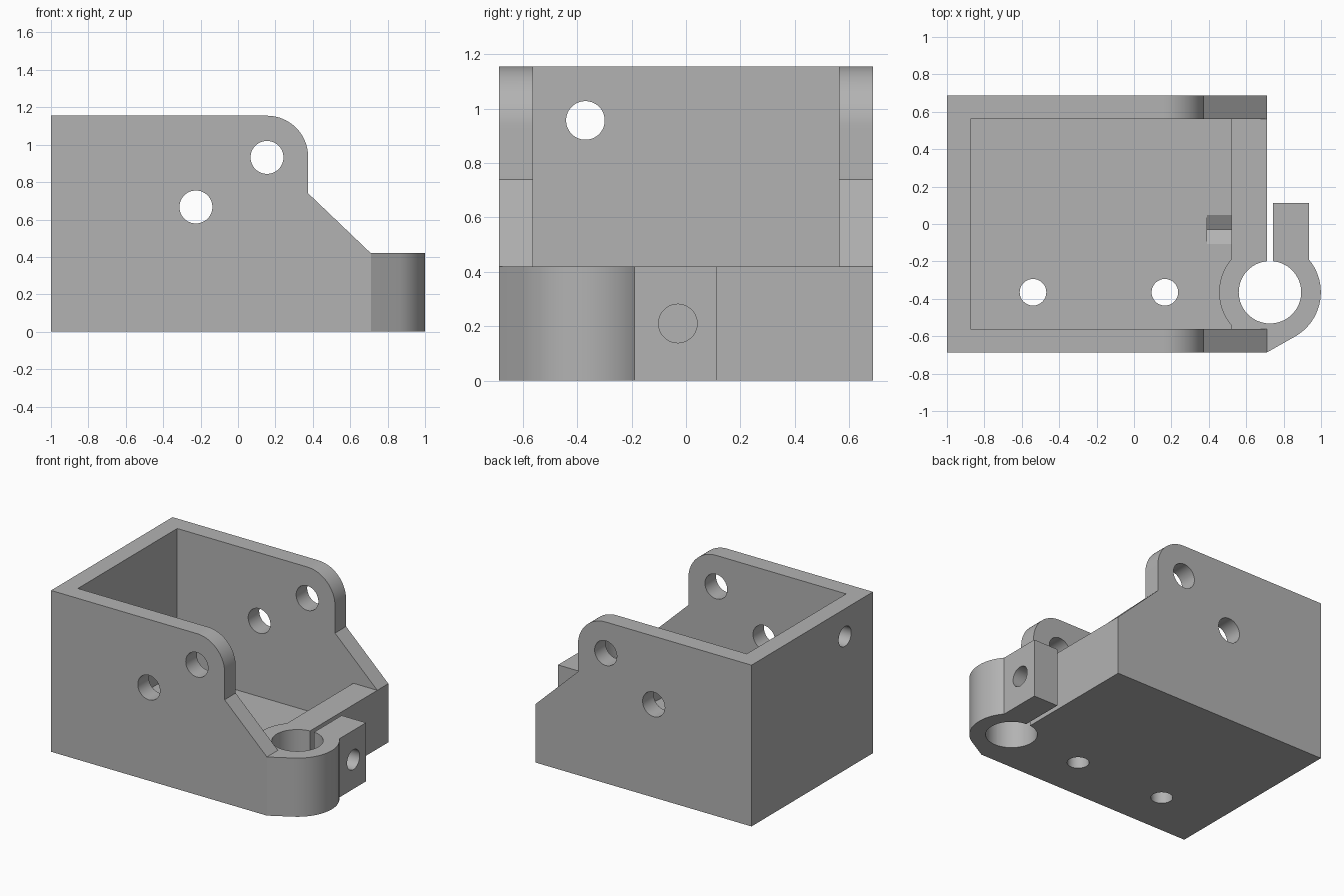
import bpy, bmesh, math
from mathutils import Matrix, Vector

if "Cube" in bpy.data.objects:
    bpy.data.objects.remove(bpy.data.objects["Cube"], do_unlink=True)

# Main sizes
LEFT, RIGHT, HALF_Y = -1.0, 0.71, 0.687
WALL, TOP, LIP, FLOOR = 0.125, 1.155, 0.42, 0.125
CX, CY, RING, BORE = 0.727, -0.365, 0.272, 0.167

grey = bpy.data.materials.new("plain grey")
grey.use_nodes = True
grey.diffuse_color = (0.45, 0.45, 0.45, 1)
grey.node_tree.nodes["Principled BSDF"].inputs["Base Color"].default_value = grey.diffuse_color


def make_object(name, bm):
    bmesh.ops.recalc_face_normals(bm, faces=bm.faces)
    mesh = bpy.data.meshes.new(name)
    bm.to_mesh(mesh)
    bm.free()
    mesh.materials.append(grey)
    obj = bpy.data.objects.new(name, mesh)
    bpy.context.collection.objects.link(obj)
    return obj


def prism(name, points, offset):
    bm = bmesh.new()
    face = bm.faces.new([bm.verts.new(p) for p in points])
    new = bmesh.ops.extrude_face_region(bm, geom=[face])["geom"]
    verts = [v for v in new if isinstance(v, bmesh.types.BMVert)]
    bmesh.ops.translate(bm, verts=verts, vec=offset)
    return make_object(name, bm)


def box(name, low, high):
    (x0, y0, z0), (x1, y1, z1) = low, high
    base = [(x0, y0, z0), (x1, y0, z0), (x1, y1, z0), (x0, y1, z0)]
    return prism(name, base, (0, 0, z1 - z0))


def rod(name, start, end, radius, sides=64):
    start, end = Vector(start), Vector(end)
    axis = end - start
    bm = bmesh.new()
    turn = axis.to_track_quat('Z', 'Y').to_matrix().to_4x4()
    bmesh.ops.create_cone(bm, cap_ends=True, segments=sides, radius1=radius,
                          radius2=radius, depth=axis.length,
                          matrix=Matrix.Translation((start + end) / 2) @ turn)
    return make_object(name, bm)


def arc(cx, cy, radius, start, end, steps):
    angles = [math.radians(start + (end - start) * i / steps) for i in range(steps + 1)]
    return [(cx + radius * math.cos(a), cy + radius * math.sin(a)) for a in angles]


def combine(target, tool, operation):
    mod = target.modifiers.new(operation.title(), 'BOOLEAN')
    mod.operation, mod.solver, mod.object = operation, 'EXACT', tool
    depsgraph = bpy.context.evaluated_depsgraph_get()
    result = bpy.data.meshes.new_from_object(target.evaluated_get(depsgraph))
    target.modifiers.clear()
    target.data = result
    bpy.data.objects.remove(tool, do_unlink=True)


# Tray: side profile with rounded lug and sloped end, extruded across the width
profile = [(LEFT, 0), (RIGHT, 0), (RIGHT, LIP), (0.375, 0.74)]
profile += arc(0.155, TOP - 0.22, 0.22, 0, 90, 20) + [(LEFT, TOP)]
tray = prism("clamp_tray", [(x, -HALF_Y, z) for x, z in profile], (0, 2 * HALF_Y, 0))

inner = HALF_Y - WALL
combine(tray, box("pocket", (LEFT + WALL, -inner, FLOOR), (0.52, inner, 2)), 'DIFFERENCE')
combine(tray, box("open_end", (0.3, -inner, LIP), (1.2, inner, 2)), 'DIFFERENCE')

# Clamp ring, blended tangentially into the front corner
outline = arc(CX, CY, RING, -60, 240, 60) + [(RIGHT, -HALF_Y)]
outline = [(x, max(y, -HALF_Y)) for x, y in outline]
combine(tray, prism("clamp_ring", [(x, y, 0) for x, y in outline], (0, 0, LIP)), 'UNION')

# Clamp ear
combine(tray, box("clamp_ear", (RIGHT - 0.02, -0.2, 0), (0.935, 0.113, LIP)), 'UNION')

# Ring bore and the slit that lets it close
combine(tray, rod("bore", (CX, CY, -0.1), (CX, CY, 0.6), BORE), 'DIFFERENCE')
combine(tray, box("slit", (RIGHT, CY, -0.1), (0.742, 0.3, 0.6)), 'DIFFERENCE')

# Clamp screw hole and hexagonal nut pocket, one corner pointing down
screw_y, screw_z = -0.03, 0.21
combine(tray, rod("screw_hole", (0.5, screw_y, screw_z), (1.1, screw_y, screw_z), 0.071), 'DIFFERENCE')
hexagon = arc(screw_y, screw_z, 0.13, -90, 210, 5)
combine(tray, prism("nut_pocket", [(0.39, y, z) for y, z in hexagon], (0.19, 0, 0)), 'DIFFERENCE')

# Cross holes through both side walls
for x, z in ((-0.225, 0.667), (0.155, 0.932)):
    combine(tray, rod("cross_hole", (x, -1, z), (x, 1, z), 0.088), 'DIFFERENCE')

# Floor holes and the end wall hole
for x in (-0.54, 0.165):
    combine(tray, rod("floor_hole", (x, CY, -0.2), (x, CY, 0.3), 0.071), 'DIFFERENCE')
combine(tray, rod("end_hole", (-1.2, -0.37, 0.957), (-0.7, -0.37, 0.957), 0.071), 'DIFFERENCE')

# Smooth the curved walls, keep edges crisp
bpy.ops.object.select_all(action='DESELECT')
tray.select_set(True)
bpy.context.view_layer.objects.active = tray
bpy.ops.object.shade_smooth_by_angle(angle=math.radians(25))
